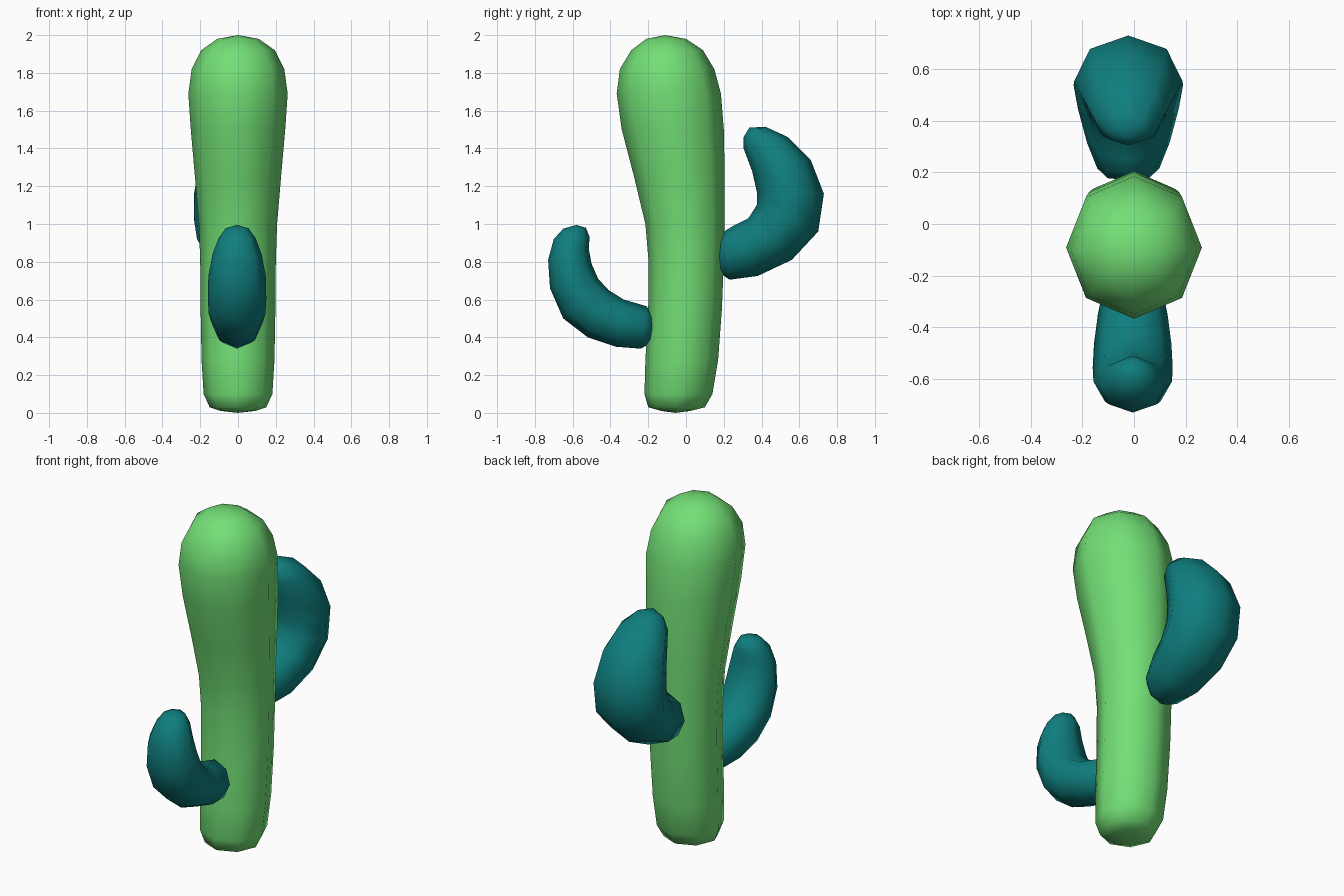
import bpy, bmesh, math
from mathutils import Vector

cube = bpy.data.objects.get("Cube")
if cube:
    bpy.data.objects.remove(cube)


def make_material(name, rgb):
    mat = bpy.data.materials.new(name)
    mat.use_nodes = True
    mat.diffuse_color = (*rgb, 1)
    mat.node_tree.nodes["Principled BSDF"].inputs["Base Color"].default_value = (*rgb, 1)
    return mat


def loft(name, start, rings, end, mat, x=0.0, sides=8):
    """Skin octagonal rings given by two opposite (y, z) points and a half width in x."""
    bm = bmesh.new()
    loops = []
    for outer, inner, width in rings:
        a, b = Vector((x, *outer)), Vector((x, *inner))
        mid, half = (a + b) / 2, (a - b) / 2
        angles = [math.tau * i / sides for i in range(sides)]
        loops.append([bm.verts.new(mid + half * math.cos(t) + Vector((width * math.sin(t), 0, 0)))
                      for t in angles])
    first, last = bm.verts.new((x, *start)), bm.verts.new((x, *end))
    for i in range(sides):
        j = (i + 1) % sides
        for low, high in zip(loops, loops[1:]):
            bm.faces.new((low[i], low[j], high[j], high[i]))
        bm.faces.new((first, loops[0][j], loops[0][i]))
        bm.faces.new((last, loops[-1][i], loops[-1][j]))
    bmesh.ops.recalc_face_normals(bm, faces=bm.faces)
    for face in bm.faces:
        face.smooth = True
    mesh = bpy.data.meshes.new(name)
    bm.to_mesh(mesh)
    bm.free()
    mesh.materials.append(mat)
    obj = bpy.data.objects.new(name, mesh)
    bpy.context.collection.objects.link(obj)
    return obj


green = make_material("light green", (0.17, 0.74, 0.18))
teal = make_material("dark teal", (0.005, 0.21, 0.21))

# Trunk: height, front edge, back edge, half width
trunk_profile = [
    (0.01, -0.13, 0.02, 0.09), (0.03, -0.20, 0.10, 0.15), (0.10, -0.22, 0.14, 0.182),
    (0.28, -0.215, 0.17, 0.193), (0.55, -0.20, 0.19, 0.198), (0.80, -0.198, 0.20, 0.20),
    (1.0, -0.215, 0.203, 0.207), (1.25, -0.275, 0.205, 0.228), (1.5, -0.34, 0.20, 0.25),
    (1.69, -0.367, 0.185, 0.263), (1.82, -0.35, 0.15, 0.245), (1.92, -0.29, 0.09, 0.195),
    (1.98, -0.21, 0.0, 0.11),
]
loft("trunk", (-0.055, 0.0),
     [((front, z), (back, z), w) for z, front, back, w in trunk_profile],
     (-0.11, 2.0), green)

# Large upper arm on the back: outer point, inner point, half width
loft("back_arm", (0.17, 0.83), [
    ((0.18, 0.74), (0.175, 0.91), 0.08),
    ((0.23, 0.705), (0.20, 0.96), 0.12),
    ((0.38, 0.725), (0.25, 0.99), 0.16),
    ((0.56, 0.81), (0.33, 1.03), 0.195),
    ((0.70, 0.96), (0.375, 1.10), 0.212),
    ((0.73, 1.16), (0.375, 1.17), 0.21),
    ((0.66, 1.34), (0.35, 1.28), 0.185),
    ((0.54, 1.46), (0.305, 1.40), 0.14),
    ((0.42, 1.515), (0.305, 1.46), 0.08),
], (0.335, 1.51), teal, x=-0.022)

# Small lower arm on the front
loft("front_arm", (-0.17, 0.46), [
    ((-0.185, 0.37), (-0.175, 0.52), 0.07),
    ((-0.24, 0.34), (-0.21, 0.565), 0.11),
    ((-0.37, 0.35), (-0.33, 0.60), 0.135),
    ((-0.52, 0.40), (-0.41, 0.65), 0.15),
    ((-0.65, 0.50), (-0.465, 0.71), 0.155),
    ((-0.72, 0.66), (-0.50, 0.79), 0.152),
    ((-0.73, 0.81), (-0.515, 0.87), 0.13),
    ((-0.70, 0.92), (-0.51, 0.93), 0.098),
    ((-0.65, 0.975), (-0.53, 0.98), 0.06),
], (-0.58, 0.995), teal, x=-0.005)
